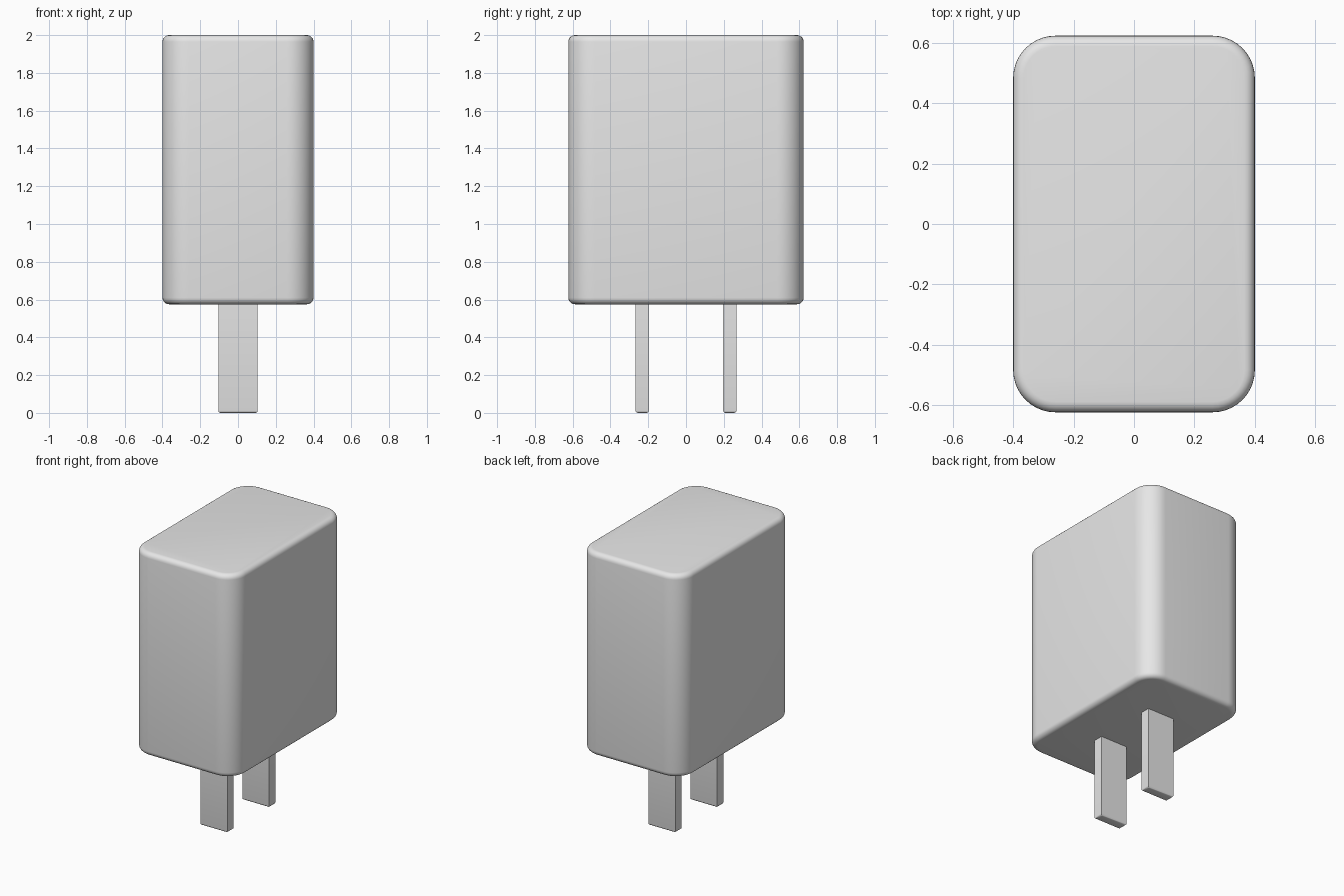
import bpy
import bmesh
from math import radians
from mathutils import Matrix, Vector

old = bpy.data.objects.get("Cube")
if old:
    bpy.data.objects.remove(old, do_unlink=True)

# One plain grey for the whole model
grey = bpy.data.materials.new("light_grey_plastic")
grey.use_nodes = True
grey.diffuse_color = (0.8, 0.8, 0.8, 1)
grey.node_tree.nodes["Principled BSDF"].inputs["Base Color"].default_value = (0.8, 0.8, 0.8, 1)


def bevel(bm, edges, radius, segments):
    bmesh.ops.bevel(bm, geom=edges, offset=radius, offset_type='OFFSET',
                    segments=segments, profile=0.5, affect='EDGES', clamp_overlap=True)


def edges_at(bm, z):
    """Outline edges lying at one height."""
    return [e for e in bm.edges if all(abs(v.co.z - z) < 1e-4 for v in e.verts)]


def box(name, low, high, corner, rim, rim_heights, segments):
    """Box with rounded upright corners and rounded rims at given heights."""
    low, high = Vector(low), Vector(high)
    bm = bmesh.new()
    bmesh.ops.create_cube(bm, size=1, matrix=Matrix.Translation((low + high) / 2)
                          @ Matrix.Diagonal((*(high - low), 1)))
    if corner:
        upright = [e for e in bm.edges if abs(e.verts[0].co.z - e.verts[1].co.z) > 0.1]
        bevel(bm, upright, corner, segments * 2)
    rims = [e for z in rim_heights for e in edges_at(bm, z)]
    bevel(bm, rims, rim, segments)
    bmesh.ops.recalc_face_normals(bm, faces=bm.faces)
    mesh = bpy.data.meshes.new(name)
    bm.to_mesh(mesh)
    bm.free()
    mesh.materials.append(grey)
    obj = bpy.data.objects.new(name, mesh)
    bpy.context.collection.objects.link(obj)
    bpy.ops.object.select_all(action='DESELECT')
    obj.select_set(True)
    bpy.context.view_layer.objects.active = obj
    bpy.ops.object.shade_smooth_by_angle(angle=radians(35))
    return obj


# Rounded adapter housing
bottom, top = 0.575, 2.0
box("adapter_housing", (-0.4, -0.623, bottom), (0.4, 0.623, top),
    0.14, 0.035, (bottom, top), 5)

# Two flat contact blades, softened at the tip
for name, side in (("front_blade", -1), ("back_blade", 1)):
    y = side * 0.232
    box(name, (-0.104, y - 0.035, 0), (0.104, y + 0.035, bottom + 0.01),
        0, 0.012, (0,), 3)
